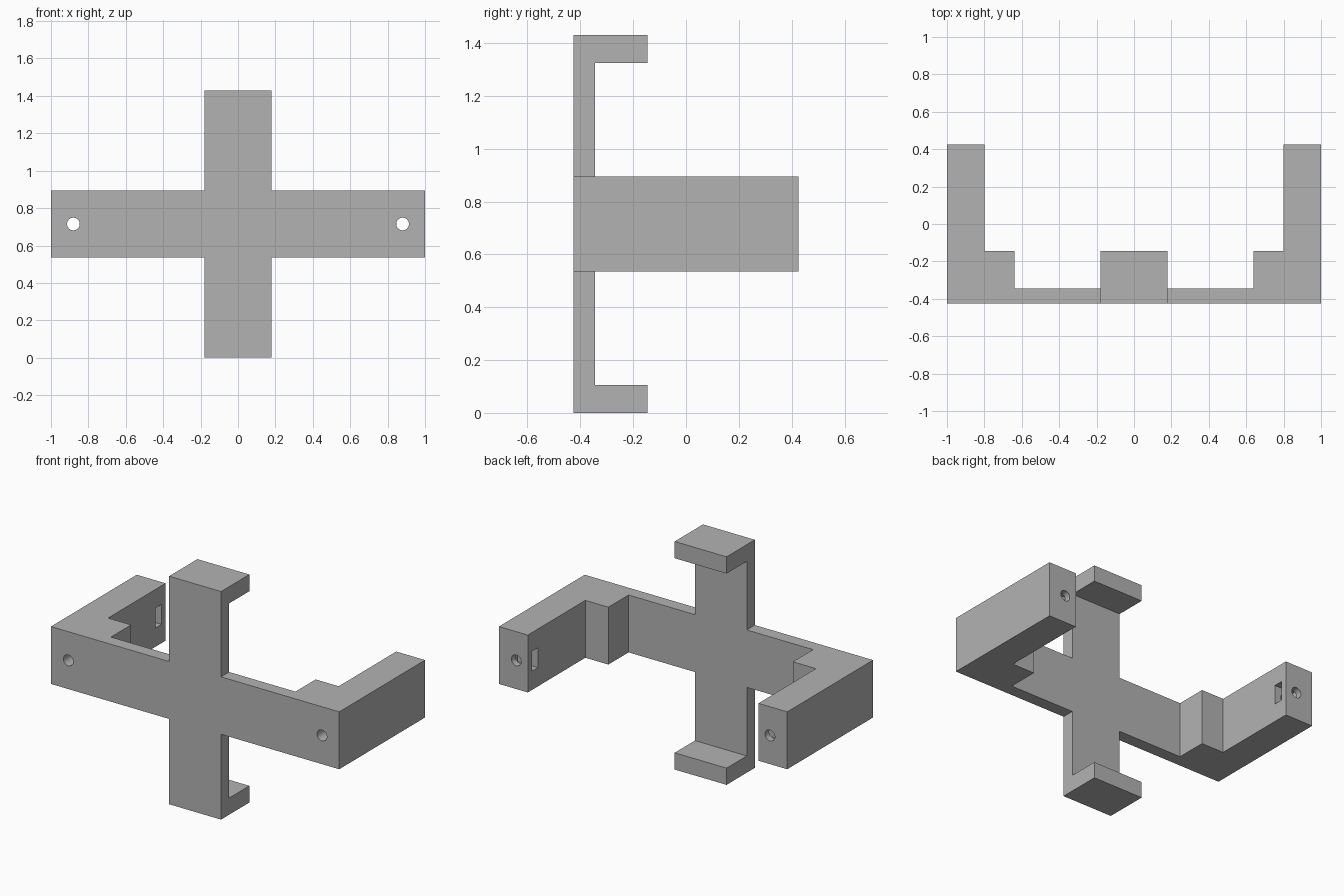
import bpy
import bmesh
from mathutils import Vector

cube = bpy.data.objects.get("Cube")
if cube:
    bpy.data.objects.remove(cube, do_unlink=True)

grey = bpy.data.materials.new("plain grey")
grey.use_nodes = True
grey.diffuse_color = (0.45, 0.45, 0.45, 1)
grey.node_tree.nodes["Principled BSDF"].inputs["Base Color"].default_value = (0.45, 0.45, 0.45, 1)

# Shared dimensions
FRONT, PLATE, STEP, BACK = -0.425, -0.345, -0.145, 0.425
BAND_LOW, BAND_HIGH, TOP = 0.535, 0.895, 1.43
HALF_WIDTH, HOOK = 0.18, 0.105
HOLE_X, MID_Z = 0.88, TOP / 2


def extrude_profile(name, points, offset):
    """Solid made by sweeping a flat outline along an offset."""
    bm = bmesh.new()
    face = bm.faces.new([bm.verts.new(p) for p in points])
    swept = bmesh.ops.extrude_face_region(bm, geom=[face])["geom"]
    moved = [v for v in swept if isinstance(v, bmesh.types.BMVert)]
    bmesh.ops.translate(bm, verts=moved, vec=Vector(offset))
    bmesh.ops.recalc_face_normals(bm, faces=bm.faces)
    mesh = bpy.data.meshes.new(name)
    bm.to_mesh(mesh)
    bm.free()
    obj = bpy.data.objects.new(name, mesh)
    bpy.context.collection.objects.link(obj)
    mesh.materials.append(grey)
    return obj


def combine(target, tool, operation):
    """Apply a boolean and remove the tool."""
    mod = target.modifiers.new("join", "BOOLEAN")
    mod.operation = operation
    mod.solver = "EXACT"
    mod.object = tool
    tool.hide_render = True
    bpy.context.view_layer.objects.active = target
    bpy.ops.object.modifier_apply(modifier=mod.name)
    bpy.data.objects.remove(tool, do_unlink=True)


# Horizontal band with stepped corners and two long side arms
half = [(1, FRONT), (1, BACK), (0.8, BACK), (0.8, STEP), (0.64, STEP), (0.64, PLATE)]
outline = half + [(-x, y) for x, y in reversed(half)]
bracket = extrude_profile("cross_bracket", [(x, y, BAND_LOW) for x, y in outline],
                          (0, 0, BAND_HIGH - BAND_LOW))

# Upright strap with a hook at each end
lower = [(FRONT, 0), (STEP, 0), (STEP, HOOK), (PLATE, HOOK)]
outline = lower + [(y, TOP - z) for y, z in reversed(lower)]
strap = extrude_profile("upright_strap", [(-HALF_WIDTH, y, z) for y, z in outline],
                        (2 * HALF_WIDTH, 0, 0))
combine(bracket, strap, "UNION")

for side in (-1, 1):
    # Bolt hole along the whole arm
    bpy.ops.mesh.primitive_cylinder_add(vertices=32, radius=0.034, depth=2,
                                        location=(side * HOLE_X, 0, MID_Z),
                                        rotation=(1.5708, 0, 0))
    bolt = bpy.context.object
    bolt.name = "bolt_hole_cutter"
    bolt.data.materials.append(grey)
    combine(bracket, bolt, "DIFFERENCE")

    # Nut slot in the inner face of the arm
    bpy.ops.mesh.primitive_cube_add(size=1, location=(side * 0.84, 0.355, MID_Z))
    slot = bpy.context.object
    slot.name = "nut_slot_cutter"
    slot.scale = (0.2, 0.06, 0.125)
    slot.data.materials.append(grey)
    combine(bracket, slot, "DIFFERENCE")

# Crisp edges, smooth bores
bpy.ops.object.select_all(action="DESELECT")
bracket.select_set(True)
bpy.context.view_layer.objects.active = bracket
bpy.ops.object.shade_smooth_by_angle(angle=0.5)
